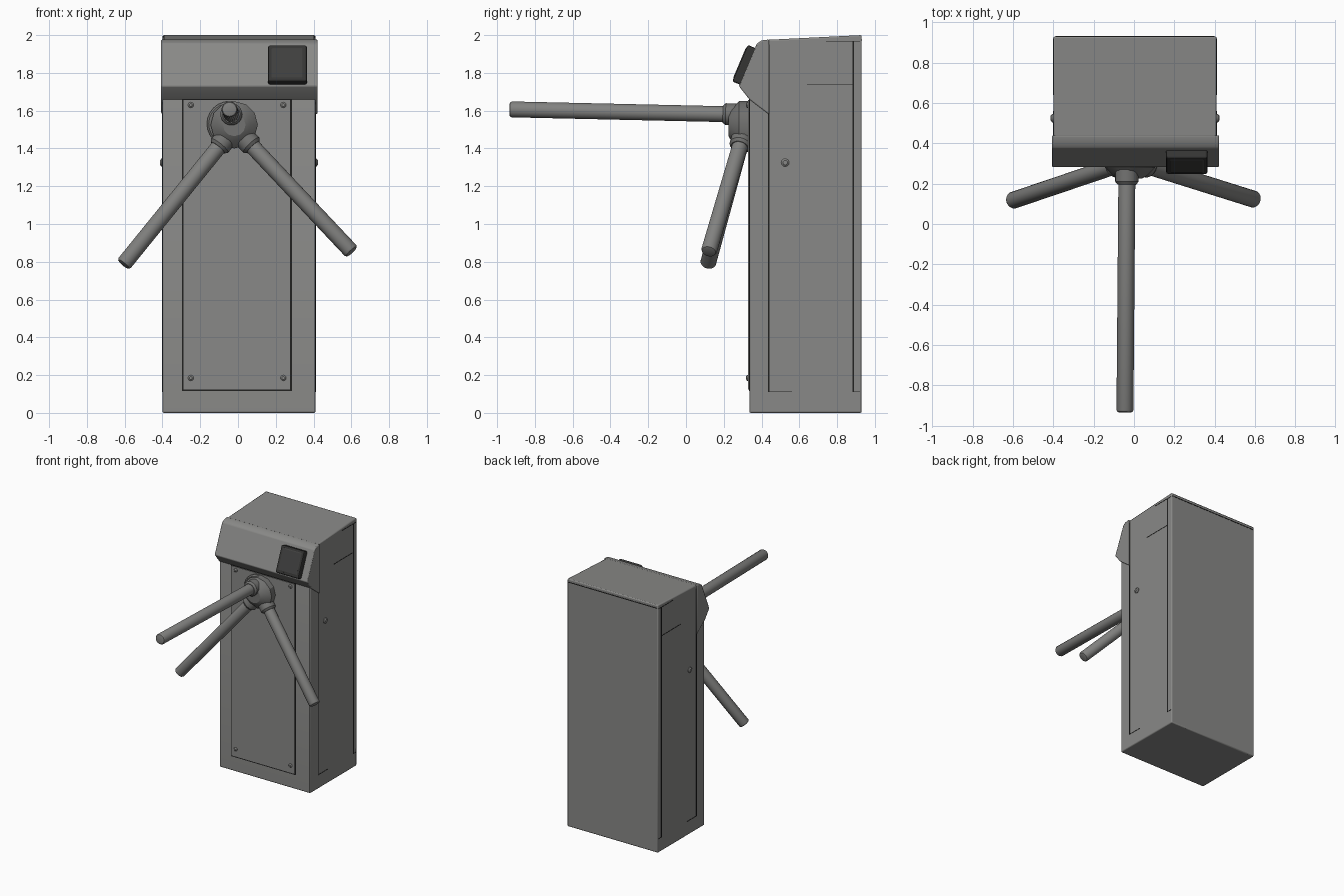
import bpy, bmesh, math
from mathutils import Vector

cube = bpy.data.objects.get("Cube")
if cube:
    bpy.data.objects.remove(cube)


def material(name, value):
    m = bpy.data.materials.new(name)
    m.use_nodes = True
    color = (value, value, value * 0.97, 1)
    m.diffuse_color = color
    m.node_tree.nodes["Principled BSDF"].inputs["Base Color"].default_value = color
    return m


GREY = material("steel grey", 0.25)
ARM = material("arm grey", 0.22)
HUB = material("hub grey", 0.17)
DARK = material("reader black", 0.035)
SCREEN = material("screen charcoal", 0.05)
SEAM = material("seam black", 0.015)


def finish(name, bm, mat, bevel=0, segments=2, smooth=True):
    bmesh.ops.recalc_face_normals(bm, faces=bm.faces)
    mesh = bpy.data.meshes.new(name)
    bm.to_mesh(mesh)
    bm.free()
    mesh.materials.append(mat)
    ob = bpy.data.objects.new(name, mesh)
    bpy.context.collection.objects.link(ob)
    bpy.ops.object.select_all(action='DESELECT')
    ob.select_set(True)
    bpy.context.view_layer.objects.active = ob
    if bevel:
        mod = ob.modifiers.new("Bevel", 'BEVEL')
        mod.width = bevel
        mod.segments = segments
    if smooth:
        bpy.ops.object.shade_smooth_by_angle(angle=math.radians(30))
    return ob


def box(name, lo, hi, mat, bevel=0):
    lo, hi = Vector(lo), Vector(hi)
    bm = bmesh.new()
    bmesh.ops.create_cube(bm, size=1)
    bmesh.ops.scale(bm, vec=hi - lo, verts=bm.verts)
    bmesh.ops.translate(bm, vec=(lo + hi) / 2, verts=bm.verts)
    return finish(name, bm, mat, bevel, smooth=False)


def extrude_profile(name, profile, x0, x1, mat, bevel=0):
    # Side profile of (y, z) points pushed along x
    bm = bmesh.new()
    face = bm.faces.new([bm.verts.new((x0, y, z)) for y, z in profile])
    out = bmesh.ops.extrude_face_region(bm, geom=[face])
    moved = [v for v in out["geom"] if isinstance(v, bmesh.types.BMVert)]
    bmesh.ops.translate(bm, vec=(x1 - x0, 0, 0), verts=moved)
    return finish(name, bm, mat, bevel)


def lathe(name, start, end, rings, mat, sides=24):
    # Rings of (distance, radius) turned around the line start-end
    start, end = Vector(start), Vector(end)
    turn = (end - start).to_track_quat('Z', 'Y')
    bm = bmesh.new()
    loops = []
    for d, r in rings:
        loops.append([bm.verts.new(start + turn @ Vector((
            r * math.cos(math.tau * i / sides), r * math.sin(math.tau * i / sides), d)))
            for i in range(sides)])
    for a, b in zip(loops, loops[1:]):
        for i in range(sides):
            j = (i + 1) % sides
            bm.faces.new((a[i], a[j], b[j], b[i]))
    bm.faces.new(loops[0])
    bm.faces.new(loops[-1])
    return finish(name, bm, mat)


LEFT, RIGHT, FRONT, BACK = 0.41, -0.40, 0.335, 0.93

# Cabinet and overhanging hood
extrude_profile("cabinet", [(FRONT, 0), (BACK, 0), (BACK, 2.0), (0.43, 1.975), (FRONT, 1.7)],
                RIGHT, LEFT, GREY, 0.008)
extrude_profile("hood", [(0.44, 1.58), (0.44, 1.977), (0.40, 1.972), (0.375, 1.955),
                         (0.28, 1.73), (FRONT, 1.66)], -0.407, 0.422, GREY, 0.006)

# Front door with its dark gap and four screws
box("front_gap", (-0.297, FRONT - 0.002, 0.115), (0.285, FRONT + 0.01, 1.66), SEAM)
box("front_door", (-0.288, FRONT - 0.007, 0.125), (0.275, FRONT + 0.01, 1.657), GREY)
for x in (-0.25, 0.24):
    for z in (0.185, 1.63):
        lathe("door_screw", (x, FRONT, z), (x, FRONT - 0.02, z),
              [(0, 0.015), (0.011, 0.015), (0.017, 0.008)], GREY, 12)

# Side seams and lock knobs on both sides
for x, s, side in ((LEFT, 1, "left"), (RIGHT, -1, "right")):
    a, b = sorted((x - s * 0.01, x + s * 0.002))
    for y, top in ((0.437, 1.95), (0.885, 1.97)):
        box(side + "_seam", (a, y - 0.004, 0.11), (b, y + 0.004, top), SEAM)
    for y0, y1, z in ((0.64, 0.885, 1.737), (0.437, 0.56, 0.112),
                      (0.885, BACK - 0.01, 0.112), (0.74, BACK - 0.01, 1.968)):
        box(side + "_cross_seam", (a, y0, z - 0.002), (b, y1, z + 0.002), SEAM)
    lathe(side + "_lock", (x, 0.525, 1.325), (x + s, 0.525, 1.325),
          [(-0.01, 0.021), (0.006, 0.021), (0.013, 0.012)], GREY, 16)

# Lid seam across the back
box("back_seam", (RIGHT + 0.01, BACK - 0.01, 1.971), (LEFT - 0.01, BACK + 0.002, 1.977), SEAM)

# Card reader lying on the sloping hood face
tilt = -math.atan2(0.095, 0.225)
for name, w, h, t, mat in (("card_reader", 0.205, 0.21, 0.07, DARK),
                           ("reader_screen", 0.175, 0.18, 0.076, SCREEN)):
    plate = box(name, (-w / 2, -t / 2, -h / 2), (w / 2, t / 2, h / 2), mat, 0.01)
    plate.location = (0.262, 0.318, 1.838)
    plate.rotation_euler = (tilt, 0, 0)

# Rotating hub
lathe("hub_flange", (-0.045, 0.345, 1.53), (-0.045, 0, 1.53),
      [(0, 0.12), (0.03, 0.12), (0.04, 0.11)], HUB)
lathe("hub", (-0.02, 0.345, 1.525), (-0.02, 0, 1.525),
      [(0, 0.125), (0.065, 0.125), (0.105, 0.085), (0.12, 0.06)], HUB, 12)

# Three arms, each with a collar and a rounded end
for name, start, end in (
        ("front_arm", (-0.035, 0.27, 1.58), (-0.045, -0.935, 1.607)),
        ("right_arm", (-0.06, 0.30, 1.46), (-0.607, 0.115, 0.785)),
        ("left_arm", (0.03, 0.30, 1.46), (0.603, 0.12, 0.852))):
    n = (Vector(end) - Vector(start)).length
    lathe(name, start, end, [(0, 0.042), (n - 0.012, 0.042), (n - 0.003, 0.037), (n, 0.028)], ARM)
    lathe(name + "_collar", start, end, [(0, 0.058), (0.06, 0.058), (0.075, 0.046)], HUB)
